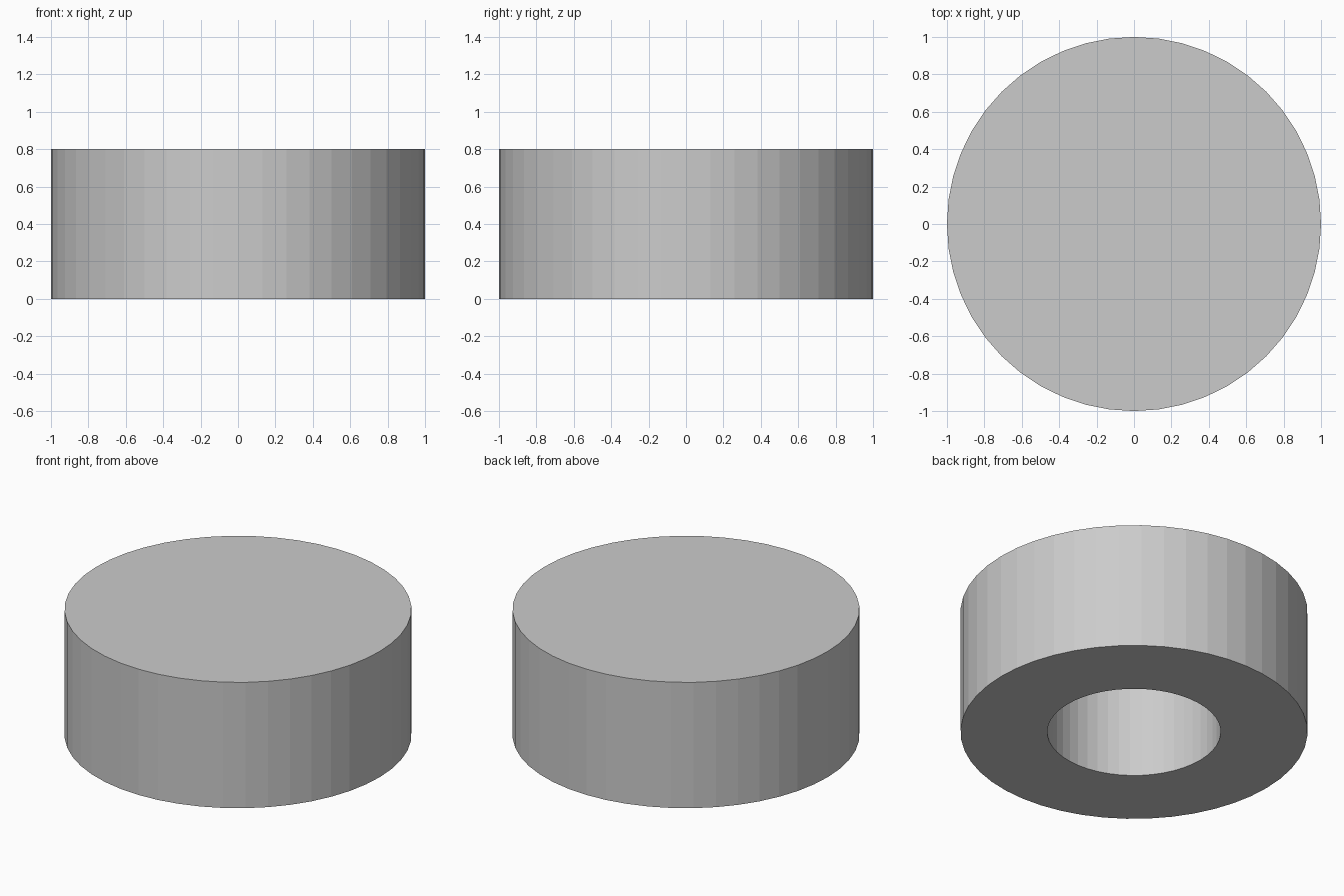
import bpy, bmesh
from math import cos, sin, tau

if "Cube" in bpy.data.objects:
    bpy.data.objects.remove(bpy.data.objects["Cube"])

R_OUT, R_HOLE = 1.0, 0.5
HEIGHT, DEPTH = 0.8, 0.6
SIDES = 48

bm = bmesh.new()


def ring(radius, z):
    return [bm.verts.new((radius * cos(tau * i / SIDES), radius * sin(tau * i / SIDES), z))
            for i in range(SIDES)]


# Profile from the top rim, down the outside, across the base and up into the blind hole
rings = [ring(r, z) for r, z in
         [(R_OUT, HEIGHT), (R_OUT, 0), (R_HOLE, 0), (R_HOLE, DEPTH)]]
for a, b in zip(rings, rings[1:]):
    for i in range(SIDES):
        j = (i + 1) % SIDES
        bm.faces.new((a[i], b[i], b[j], a[j]))

# Flat top and hole ceiling
bm.faces.new(rings[0])
bm.faces.new(rings[-1])
bmesh.ops.recalc_face_normals(bm, faces=bm.faces)

mesh = bpy.data.meshes.new("round_cap")
bm.to_mesh(mesh)
bm.free()
cap = bpy.data.objects.new("round_cap", mesh)
bpy.context.collection.objects.link(cap)
